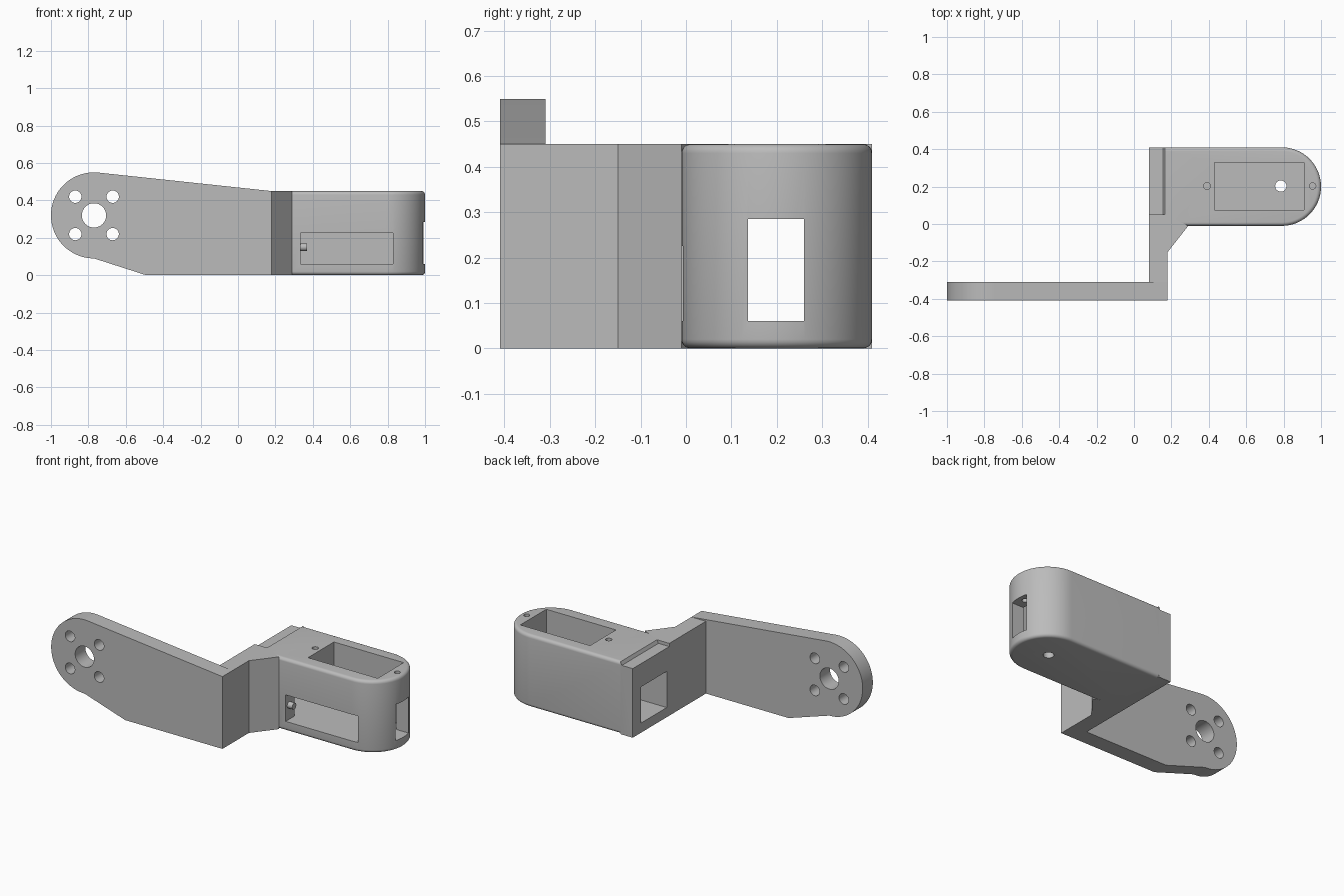
import bpy
import bmesh
from math import sin, cos, pi, radians, atan2
from mathutils import Vector

default = bpy.data.objects.get("Cube")
if default:
    bpy.data.objects.remove(default, do_unlink=True)

grey = bpy.data.materials.new("plain_grey")
grey.use_nodes = True
colour = (0.5, 0.5, 0.5, 1)
grey.diffuse_color = colour
grey.node_tree.nodes["Principled BSDF"].inputs["Base Color"].default_value = colour

TOP = 0.45


def arc(cx, cy, r, start, end, n=32):
    """Points on an arc, angles in radians."""
    return [(cx + r * cos(start + (end - start) * i / n),
             cy + r * sin(start + (end - start) * i / n)) for i in range(n + 1)]


def prism(name, profile, low, high, axis="z", bevel_rule=None, radius=0.02):
    """Extrude a profile: xy along z, or xz along y."""
    def place(p, h):
        return (p[0], p[1], h) if axis == "z" else (p[0], h, p[1])
    bm = bmesh.new()
    base = bm.faces.new([bm.verts.new(place(p, low)) for p in profile])
    out = bmesh.ops.extrude_face_region(bm, geom=[base])
    shift = Vector(place((0, 0), high - low))
    bmesh.ops.translate(bm, vec=shift,
                        verts=[g for g in out["geom"] if isinstance(g, bmesh.types.BMVert)])
    if bevel_rule:
        edges = [e for e in bm.edges if bevel_rule(*[v.co for v in e.verts])]
        bmesh.ops.bevel(bm, geom=edges, offset=radius, segments=5, profile=0.5,
                        affect="EDGES", clamp_overlap=True)
    bmesh.ops.recalc_face_normals(bm, faces=bm.faces)
    mesh = bpy.data.meshes.new(name)
    bm.to_mesh(mesh)
    bm.free()
    mesh.materials.append(grey)
    obj = bpy.data.objects.new(name, mesh)
    bpy.context.collection.objects.link(obj)
    return obj


def block(name, x, y, z):
    corners = [(x[0], y[0]), (x[1], y[0]), (x[1], y[1]), (x[0], y[1])]
    return prism(name, corners, *z)


def rod(name, cx, cy, r, low, high, axis="z"):
    return prism(name, arc(cx, cy, r, 0, 2 * pi)[:-1], low, high, axis)


def combine(body, other, operation):
    """Apply a boolean and remove the helper."""
    other.hide_render = True
    mod = body.modifiers.new("join", "BOOLEAN")
    mod.operation, mod.solver, mod.object = operation, "EXACT", other
    bpy.context.view_layer.objects.active = body
    bpy.ops.object.modifier_apply(modifier=mod.name)
    bpy.data.objects.remove(other, do_unlink=True)


# Housing with a round end, softened along its outer top and bottom rims
def outer_rim(a, b):
    flat = abs(a.z - b.z) < 0.001
    on_inner_side = min(a.x, b.x) < 0.17 and max(a.y, b.y) < 0.4
    on_end = max(a.x, b.x) < 0.17
    return flat and not on_inner_side and not on_end


seam = [(0.165, 0.05), (0.29, -0.01)]
housing = prism("motor_housing",
                seam + arc(0.79, 0.2, 0.21, -pi / 2, pi / 2) + [(0.165, 0.41)],
                0, TOP, bevel_rule=outer_rim)

# Upright wall with a diagonal web, joining housing and arm
wall = prism("bracket_wall", [(0.08, -0.41), (0.18, -0.41), (0.18, -0.15)]
             + seam[::-1] + [(0.165, 0.41), (0.08, 0.41)], 0, TOP)

# Flat arm with a round mounting end
hub = (-0.77, 0.32)
arm = prism("mounting_arm", [(0.18, 0), (0.18, TOP)]
            + arc(*hub, 0.23, radians(84), radians(270), 48) + [(-0.49, 0)],
            -0.41, -0.31, "y")
combine(housing, wall, "UNION")
combine(housing, arm, "UNION")
body = housing
body.name = "servo_bracket"

# Mounting holes in the arm
holes = [(0, 0, 0.065)] + [(i * 0.1, j * 0.1, 0.033) for i in (-1, 1) for j in (-1, 1)]
for dx, dz, r in holes:
    combine(body, rod("arm_hole", hub[0] + dx, hub[1] + dz, r, -0.5, -0.2, "y"), "DIFFERENCE")

# Motor cavity, top pocket, side slot and end slot
for name, x, y, z in (
        ("cavity", (0, 0.91), (0.075, 0.33), (0.06, 0.285)),
        ("top_pocket", (0.43, 0.91), (0.075, 0.33), (0.2, 0.6)),
        ("side_slot", (0.335, 0.83), (-0.1, 0.15), (0.06, 0.225)),
        ("end_slot", (0.8, 1.1), (0.137, 0.26), (0.06, 0.285))):
    combine(body, block(name, x, y, z), "DIFFERENCE")

# Screw holes in the top and the shaft hole in the floor
for x, r, low, high in ((0.39, 0.018, 0.2, 0.6), (0.955, 0.017, 0.2, 0.6),
                        (0.785, 0.03, -0.1, 0.2)):
    combine(body, rod("screw_hole", x, 0.203, r, low, high), "DIFFERENCE")

# Shallow step along the top of the back corner
combine(body, prism("corner_step", [(0, 0.43), (0.155, 0.43), (0.17, 0.46), (0, 0.46)],
                    0.05, 0.5, "y"), "DIFFERENCE")

bpy.ops.object.select_all(action="DESELECT")
body.select_set(True)
bpy.context.view_layer.objects.active = body
bpy.ops.object.shade_smooth_by_angle(angle=radians(25))

# Small peg on the inner end of the side slot
peg = rod("slot_peg", 0, 0, 0.02, 0, 0.037)
peg.rotation_euler = (0, pi / 2, 0)
peg.location = (0.333, 0.025, 0.15)
bpy.ops.object.select_all(action="DESELECT")
peg.select_set(True)
bpy.context.view_layer.objects.active = peg
bpy.ops.object.shade_smooth_by_angle(angle=radians(25))
